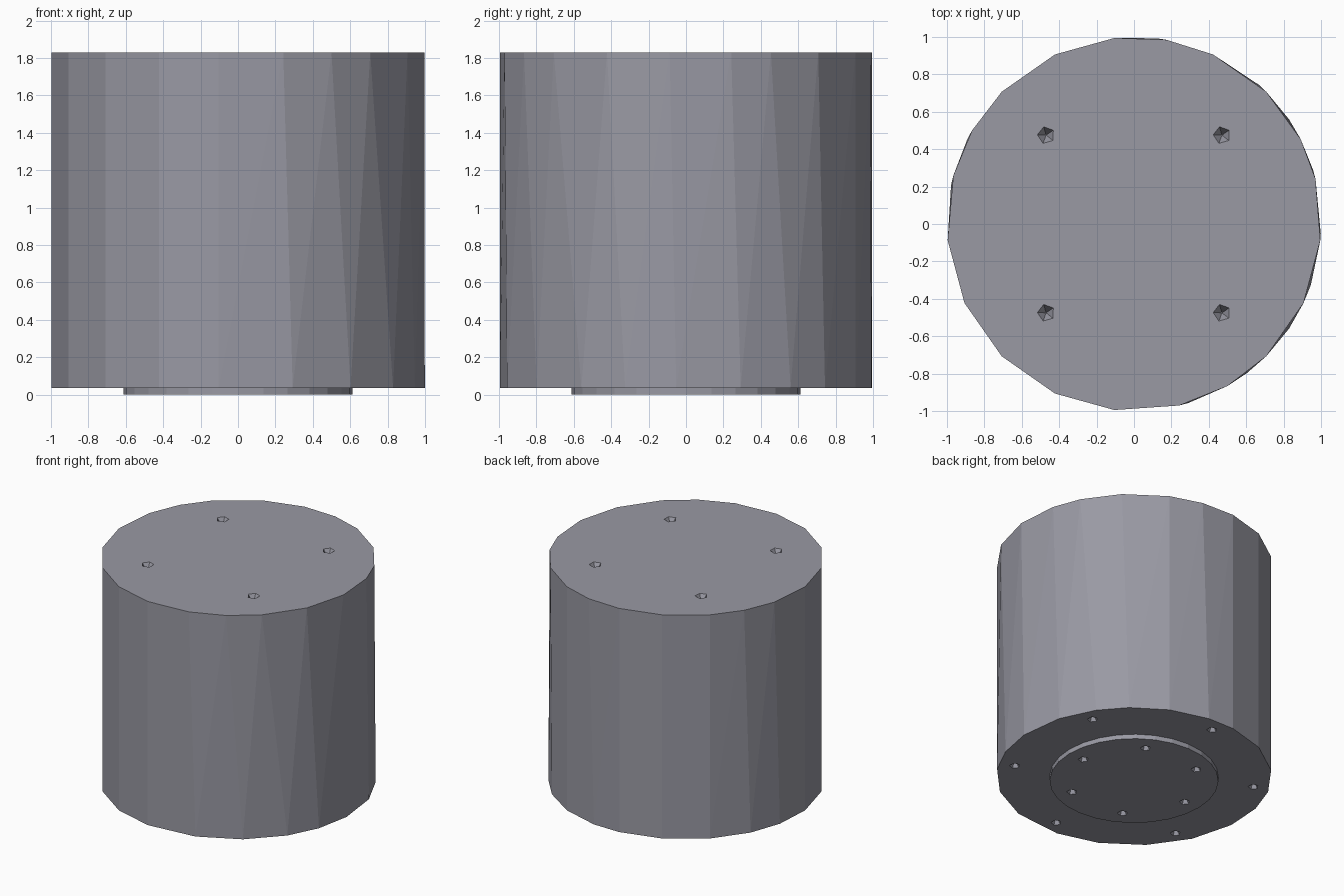
import bpy, bmesh
from math import radians, cos, sin, pi
from mathutils import Matrix

if "Cube" in bpy.data.objects:
    bpy.data.objects.remove(bpy.data.objects["Cube"])

TOP, UNDER, BOSS_R = 1.83, 0.037, 0.613
# Slightly uneven rim corner angles (degrees) of the low-poly drum
TOP_RIM = [96, 115, 135, 150, 165, 185, 205, 225, 245, 264,
           284, 300, 315, 335, 355, 374, 387, 405, 425, 440]
LOW_RIM = [96, 115, 135, 153, 168, 185, 205, 225, 245, 264,
           287, 307, 326, 341, 357, 377, 394, 408, 425, 443]


def make_object(name, bm):
    bmesh.ops.recalc_face_normals(bm, faces=bm.faces)
    mesh = bpy.data.meshes.new(name)
    bm.to_mesh(mesh)
    bm.free()
    mesh.materials.append(metal)
    obj = bpy.data.objects.new(name, mesh)
    bpy.context.collection.objects.link(obj)
    return obj


def polar(r, deg):
    return r * cos(radians(deg)), r * sin(radians(deg))


def add_hole(bm, x, y, z, radius, depth, from_top):
    # five-sided tapered pit, starting a little outside the surface
    eps = 0.01
    length = depth + eps
    mid = z + (eps - length / 2) * (1 if from_top else -1)
    m = Matrix.Translation((x, y, mid))
    if from_top:
        m = m @ Matrix.Rotation(pi, 4, 'X')
    m = m @ Matrix.Rotation(radians(20), 4, 'Z')
    bmesh.ops.create_cone(bm, cap_ends=True, segments=5, depth=length,
                          radius1=radius * length / depth, radius2=0.004, matrix=m)


def apply_boolean(obj, other, operation):
    mod = obj.modifiers.new(operation.lower(), 'BOOLEAN')
    mod.operation, mod.object, mod.solver = operation, other, 'EXACT'
    bpy.context.view_layer.objects.active = obj
    bpy.ops.object.modifier_apply(modifier=mod.name)
    bpy.data.objects.remove(other)


# Dark bluish grey metal
metal = bpy.data.materials.new("dark_metal")
metal.diffuse_color = (0.32, 0.32, 0.37, 1)
metal.use_nodes = True
metal.node_tree.nodes["Principled BSDF"].inputs["Base Color"].default_value = metal.diffuse_color

# Drum: faceted skin between the two rims
bm = bmesh.new()
for z, rim in ((TOP, TOP_RIM), (UNDER, LOW_RIM)):
    for a in rim:
        bm.verts.new((*polar(1, a), z))
bmesh.ops.convex_hull(bm, input=bm.verts)
bmesh.ops.dissolve_limit(bm, angle_limit=radians(0.2), verts=bm.verts, edges=bm.edges)
drum = make_object("drum_body", bm)

# Raised round boss under the drum
bm = bmesh.new()
bmesh.ops.create_cone(bm, cap_ends=True, segments=28, radius1=BOSS_R, radius2=BOSS_R,
                      depth=0.2, matrix=Matrix.Translation((0, 0, 0.1)))
apply_boolean(drum, make_object("boss", bm), 'UNION')

# Screw holes: four on top, six in the boss, six around the lower rim
bm = bmesh.new()
for sx in (-1, 1):
    for sy in (-1, 1):
        add_hole(bm, 0.47 * sx, 0.475 * sy, TOP, 0.046, 0.06, True)
for i in range(6):
    add_hole(bm, *polar(0.48, 60 * i), 0, 0.038, 0.06, False)
    add_hole(bm, *polar(0.88, 30 + 60 * i), UNDER, 0.038, 0.06, False)
apply_boolean(drum, make_object("screw_holes", bm), 'DIFFERENCE')
